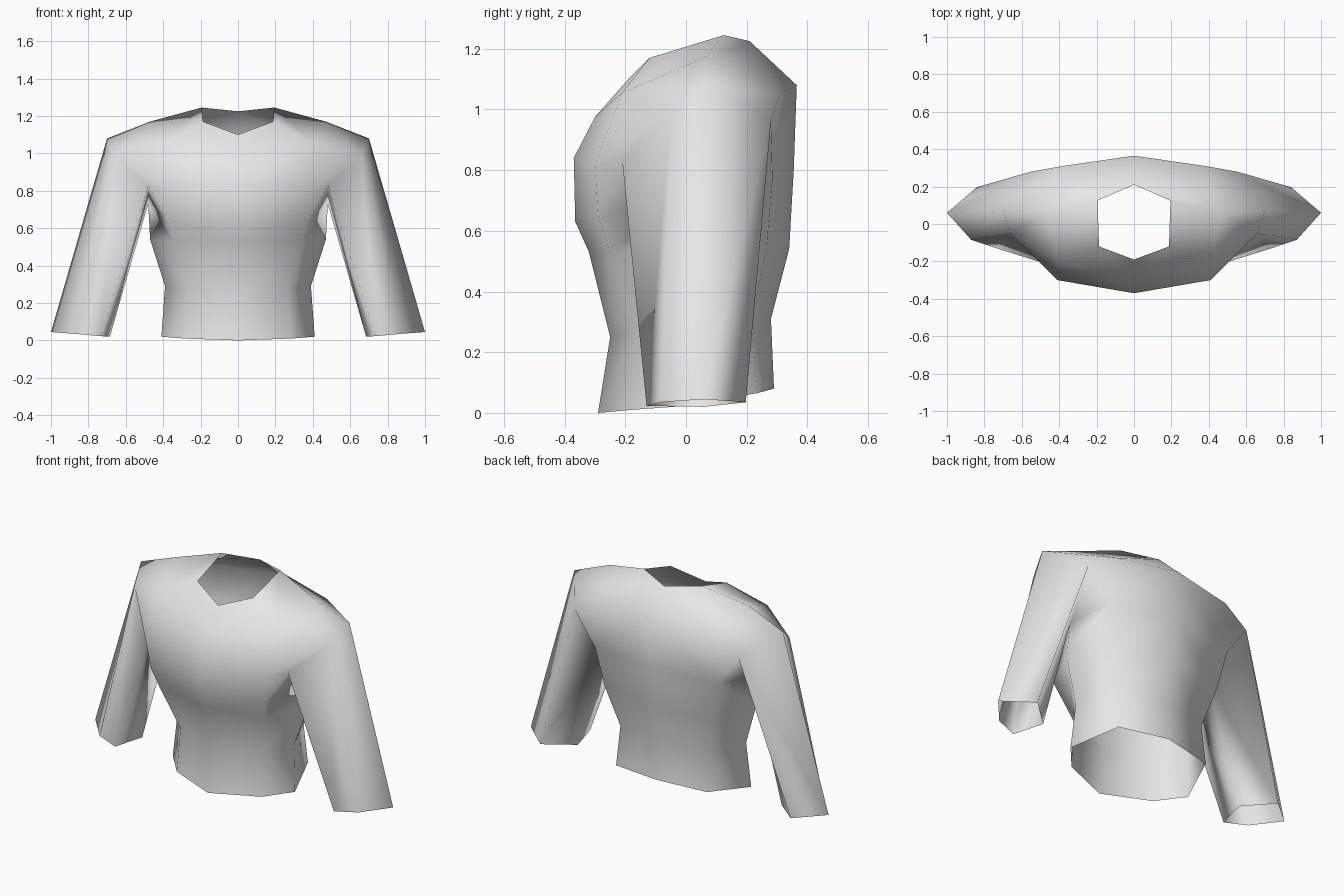
import bpy
import bmesh

cube = bpy.data.objects.get("Cube")
if cube:
    bpy.data.objects.remove(cube, do_unlink=True)

# Cloth colour
cloth = bpy.data.materials.new("grey_cloth")
cloth.use_nodes = True
cloth.diffuse_color = (0.8, 0.8, 0.8, 1)
cloth.node_tree.nodes["Principled BSDF"].inputs["Base Color"].default_value = (0.8, 0.8, 0.8, 1)

bm = bmesh.new()


def ring(*points):
    return [bm.verts.new(p) for p in points]


def band(low, up, closed=False):
    """Bridge two rings of equal length with quads."""
    n = len(low)
    for i in range(n if closed else n - 1):
        j = (i + 1) % n
        bm.faces.new((low[i], low[j], up[j], up[i]))


# Half rings of the body, from centre front round the left side to centre back
hem = ring((0, -.29, 0), (.285, -.18, .01), (.41, -.04, .02), (.305, .235, .065), (0, .29, .08))
waist = ring((0, -.25, .25), (.27, -.165, .27), (.39, -.02, .29), (.29, .215, .30), (0, .28, .31))
rib = ring((0, -.32, .53), (.35, -.25, .53), (.47, 0, .54), (.36, .265, .54), (0, .34, .54))
chest = ring((0, -.365, .63), (.38, -.29, .65), (.48, .04, .73), (.41, .285, .77), (0, .355, .80))
yoke = ring((0, -.30, .975), (.40, -.21, 1.055), (.47, .06, 1.17), (.38, .31, 1.05), (0, .365, 1.08))
neck = ring((0, -.19, 1.10), (.187, -.12, 1.17), (.195, .125, 1.245), (0, .21, 1.225))
bust = ring((0, -.37, .84), (.41, -.30, .82))

# Sleeve rings: outer, back, inner, front inner, front outer
top, back, front, front_top = ring((.70, .07, 1.08), (.55, .28, .96),
                                   (.48, -.21, .83), (.66, -.05, .99))
armhole = [top, back, chest[2], front, front_top]
cuff = ring((1, .06, .045), (.84, .197, .035), (.685, .06, .02),
            (.735, -.13, .023), (.87, -.085, .035))

# Body from the hem to the chest
for low, up in ((hem, waist), (waist, rib), (rib, chest)):
    band(low, up)

# Front, shoulder and back panels around the armhole
band([chest[0], chest[1], chest[2]], [bust[0], bust[1], front])
band(bust, yoke[:2])
bm.faces.new((bust[1], front, front_top, yoke[1]))
band([front_top, top, back], yoke[1:4])
bm.faces.new((chest[2], chest[3], yoke[3], back))
band(chest[3:], yoke[3:])

# Yoke up to the neck opening
band(yoke[:4], neck)
bm.faces.new((yoke[3], yoke[4], neck[3]))

# Sleeve
band(cuff, armhole, closed=True)

mesh = bpy.data.meshes.new("shirt")
bm.to_mesh(mesh)
bm.free()
mesh.materials.append(cloth)
mesh.polygons.foreach_set("use_smooth", [True] * len(mesh.polygons))

shirt = bpy.data.objects.new("shirt", mesh)
bpy.context.collection.objects.link(shirt)
mirror = shirt.modifiers.new("mirror", 'MIRROR')
mirror.use_clip = True
mirror.merge_threshold = 0.001
